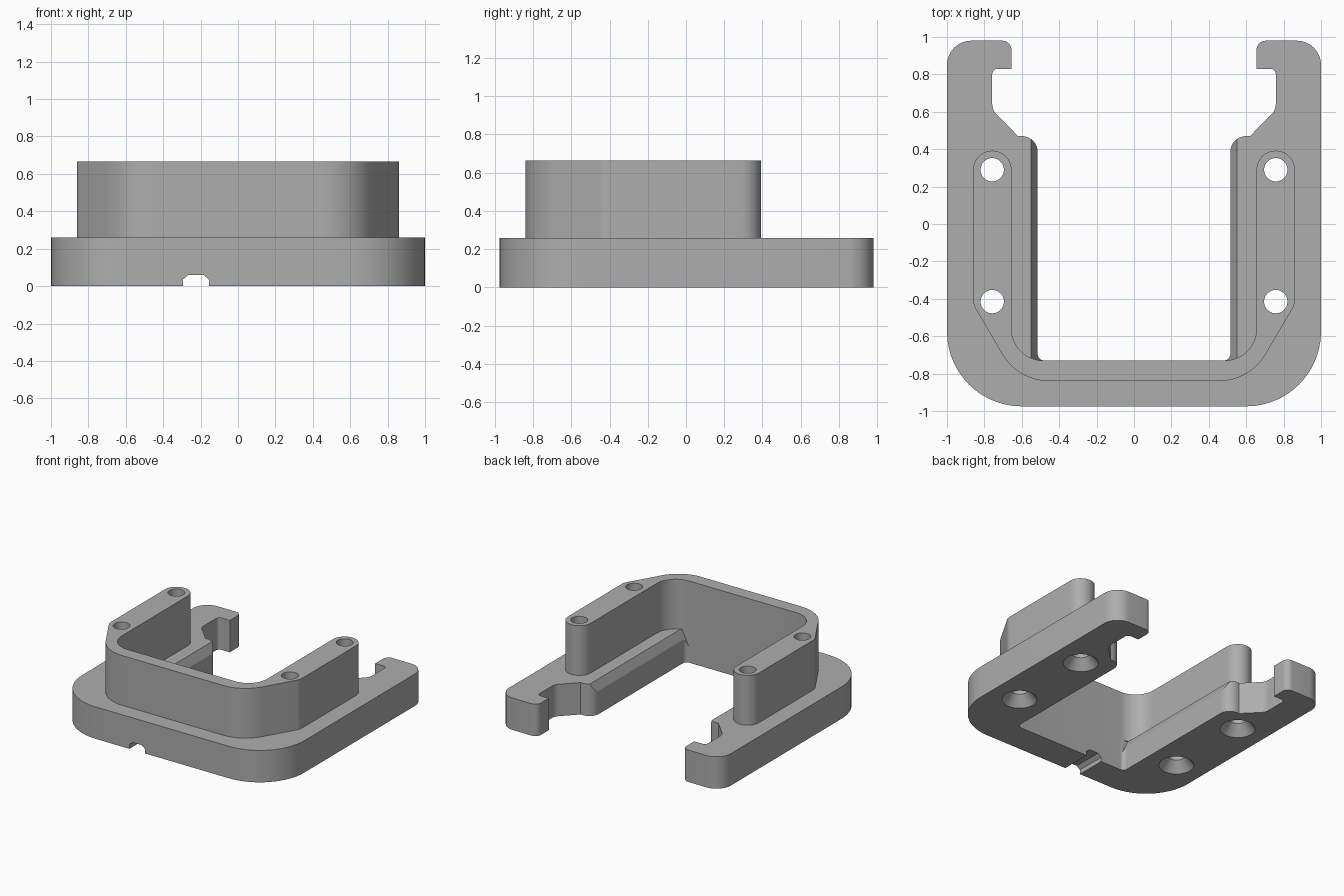
import bpy, bmesh, math
from mathutils import Vector

if "Cube" in bpy.data.objects:
    bpy.data.objects.remove(bpy.data.objects["Cube"])

grey = bpy.data.materials.new("plain grey")
grey.diffuse_color = (0.42, 0.42, 0.42, 1)
grey.use_nodes = True
grey.node_tree.nodes["Principled BSDF"].inputs["Base Color"].default_value = grey.diffuse_color


def rounded(points, steps=14):
    """Outline from (x, y, radius) corners, each filleted with an arc."""
    out = []
    n = len(points)
    for i, (x, y, r) in enumerate(points):
        p = Vector((x, y))
        if r == 0:
            out.append(p)
            continue
        a = (Vector(points[i - 1][:2]) - p).normalized()
        b = (Vector(points[(i + 1) % n][:2]) - p).normalized()
        half = a.angle(b) / 2
        centre = p + (a + b).normalized() * (r / math.sin(half))
        start = p + a * (r / math.tan(half)) - centre
        end = p + b * (r / math.tan(half)) - centre
        turn = math.atan2(start.x * end.y - start.y * end.x, start.dot(end))
        for k in range(steps + 1):
            t = turn * k / steps
            c, s = math.cos(t), math.sin(t)
            out.append(centre + Vector((start.x * c - start.y * s,
                                        start.x * s + start.y * c)))
    return out


def mirrored(half):
    """Closed corner list from its right half."""
    return half + [(-x, y, r) for x, y, r in reversed(half)]


def prism(name, outline, lo, hi, axis="z"):
    """Extrude an outline along z, or an (x, z) outline along y."""
    place = (lambda p, h: (p[0], p[1], h)) if axis == "z" else (lambda p, h: (p[0], h, p[1]))
    bm = bmesh.new()
    low = [bm.verts.new(place(p, lo)) for p in outline]
    high = [bm.verts.new(place(p, hi)) for p in outline]
    bm.faces.new(low)
    bm.faces.new(high)
    for i in range(len(low)):
        j = (i + 1) % len(low)
        bm.faces.new((low[i], low[j], high[j], high[i]))
    return finish(name, bm)


def finish(name, bm):
    bmesh.ops.recalc_face_normals(bm, faces=bm.faces)
    mesh = bpy.data.meshes.new(name)
    bm.to_mesh(mesh)
    bm.free()
    mesh.materials.append(grey)
    ob = bpy.data.objects.new(name, mesh)
    bpy.context.collection.objects.link(ob)
    return ob


def screw_cutter(x, y):
    """Through hole with a countersink opening at the bottom."""
    bm = bmesh.new()
    n = 40
    rings = [[bm.verts.new((x + r * math.cos(k * math.tau / n),
                            y + r * math.sin(k * math.tau / n), z)) for k in range(n)]
             for r, z in ((0.14, -0.01), (0.13, 0.0), (0.0625, 0.08), (0.0625, 0.8))]
    for a, b in zip(rings, rings[1:]):
        for k in range(n):
            m = (k + 1) % n
            bm.faces.new((a[k], a[m], b[m], b[k]))
    bm.faces.new(rings[0])
    bm.faces.new(rings[-1])
    return finish("screw_hole_cutter", bm)


def cut(target, cutters):
    for c in cutters:
        c.hide_render = True
        c.hide_set(True)
        mod = target.modifiers.new("cut", "BOOLEAN")
        mod.operation = "DIFFERENCE"
        mod.solver = "EXACT"
        mod.object = c


def smooth(ob):
    """Apply the cuts, then shade smooth with sharp edges kept."""
    bpy.ops.object.select_all(action="DESELECT")
    ob.select_set(True)
    bpy.context.view_layer.objects.active = ob
    for mod in list(ob.modifiers):
        bpy.ops.object.modifier_apply(modifier=mod.name)
    bpy.ops.object.shade_smooth_by_angle(angle=math.radians(25))


BASE_TOP, WALL_TOP = 0.26, 0.665

# U-shaped base with hooked arm ends
base = prism("base", rounded(mirrored([
    (1.0, -0.975, 0.40), (1.0, 0.98, 0.13), (0.655, 0.98, 0.05), (0.655, 0.83, 0),
    (0.758, 0.83, 0.03), (0.758, 0.61, 0.08), (0.62, 0.47, 0), (0.515, 0.47, 0.085),
    (0.515, -0.73, 0.035)])), 0, BASE_TOP)

# Upright wall with rounded ends around the screw posts
wall = prism("wall", rounded(mirrored([
    (0.62, -0.84, 0.29), (0.86, -0.43, 0.10), (0.86, 0.392, 0.102), (0.655, 0.392, 0.102),
    (0.655, -0.73, 0.17)])), BASE_TOP, WALL_TOP)

# Screw holes through base and wall
holes = [screw_cutter(s * 0.758, y) for s in (-1, 1) for y in (0.29, -0.415)]

# Cable notch under the front edge
notch = prism("notch_cutter", [(-0.295, -0.02), (-0.295, 0.035), (-0.265, 0.06),
                               (-0.185, 0.06), (-0.155, 0.035), (-0.155, -0.02)],
              -1.1, -0.6, "y")

# Bevelled inner edges of the two arms
bevels = [prism("bevel_cutter", [(s * 0.55, BASE_TOP), (s * 0.55, 0.3), (s * 0.45, 0.3),
                                 (s * 0.45, 0.06), (s * 0.515, 0.19)], -0.729, 0.6, "y")
          for s in (-1, 1)]

cut(base, holes + [notch] + bevels)
cut(wall, holes)
smooth(base)
smooth(wall)
for helper in holes + [notch] + bevels:
    bpy.data.objects.remove(helper)
